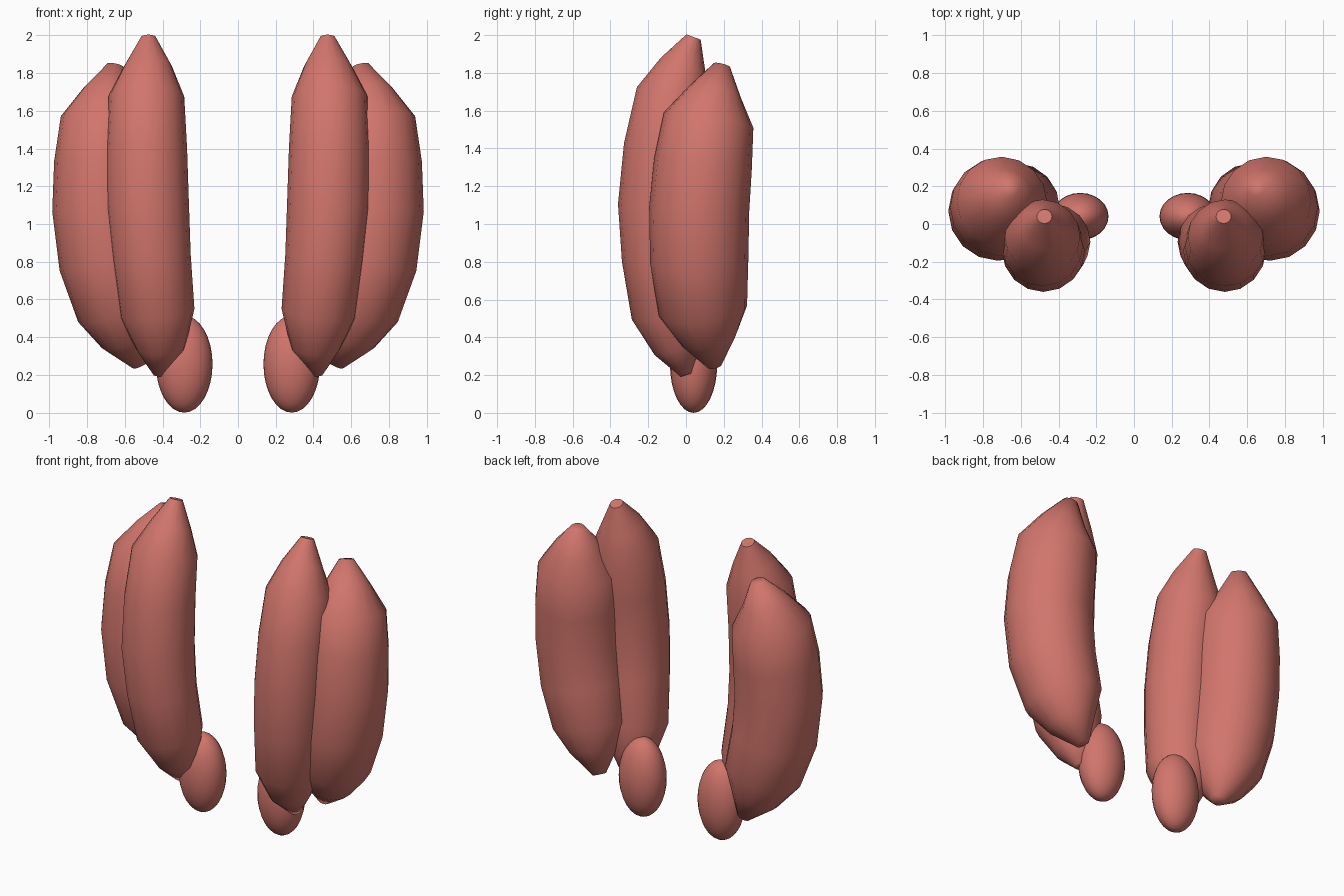
import bpy
import bmesh
import math
from mathutils import Vector

SIDES = 16

default_cube = bpy.data.objects.get("Cube")
if default_cube:
    bpy.data.objects.remove(default_cube, do_unlink=True)

# Single flesh colour
flesh = bpy.data.materials.new("muscle_red")
flesh.use_nodes = True
colour = (0.64, 0.18, 0.15, 1)
flesh.diffuse_color = colour
shader = flesh.node_tree.nodes["Principled BSDF"]
shader.inputs["Base Color"].default_value = colour
shader.inputs["Roughness"].default_value = 0.7


def finish(name, bm):
    """Turn a bmesh into a smooth shaded, coloured object."""
    bmesh.ops.recalc_face_normals(bm, faces=bm.faces)
    mesh = bpy.data.meshes.new(name)
    bm.to_mesh(mesh)
    bm.free()
    mesh.materials.append(flesh)
    obj = bpy.data.objects.new(name, mesh)
    bpy.context.collection.objects.link(obj)
    bpy.ops.object.select_all(action="DESELECT")
    obj.select_set(True)
    bpy.context.view_layer.objects.active = obj
    bpy.ops.object.shade_smooth_by_angle(angle=math.radians(60))
    return obj


def muscle(name, rings, side):
    """Sweep round rings (x, y, z, radius) along a bent path."""
    bm = bmesh.new()
    centres = [Vector((side * x, y, z)) for x, y, z, r in rings]
    last = len(rings) - 1
    loops = []
    for i, centre in enumerate(centres):
        before, after = centres[max(i - 1, 0)], centres[min(i + 1, last)]
        along = (after - before).normalized()
        across = Vector((1, 0, 0))
        across = (across - along * across.dot(along)).normalized()
        depth = along.cross(across)
        loop = []
        for k in range(SIDES):
            a = math.tau * k / SIDES
            offset = across * math.cos(a) + depth * math.sin(a)
            loop.append(bm.verts.new(centre + offset * rings[i][3]))
        loops.append(loop)
    for low, high in zip(loops, loops[1:]):
        for k in range(SIDES):
            n = (k + 1) % SIDES
            bm.faces.new((low[k], low[n], high[n], high[k]))
    bm.faces.new(loops[0])
    bm.faces.new(loops[-1])
    return finish(name, bm)


def ellipsoid(name, centre, radii, side):
    bm = bmesh.new()
    bmesh.ops.create_uvsphere(bm, u_segments=24, v_segments=16, radius=1)
    bmesh.ops.scale(bm, vec=radii, verts=bm.verts)
    bmesh.ops.translate(bm, vec=(side * centre[0], *centre[1:]), verts=bm.verts)
    return finish(name, bm)


# Slim front muscle, from lower tip to upper tip
front_rings = [
    (0.42, 0.0, 0.2, 0.03),
    (0.41, -0.04, 0.34, 0.13),
    (0.43, -0.09, 0.53, 0.2),
    (0.46, -0.13, 0.82, 0.21),
    (0.48, -0.14, 1.1, 0.22),
    (0.485, -0.115, 1.4, 0.215),
    (0.485, -0.065, 1.68, 0.2),
    (0.475, -0.015, 1.84, 0.125),
    (0.475, 0.04, 1.99, 0.04),
]

# Stout outer muscle behind it
outer_rings = [
    (0.52, 0.15, 0.25, 0.04),
    (0.58, 0.12, 0.39, 0.15),
    (0.62, 0.09, 0.54, 0.235),
    (0.69, 0.07, 0.8, 0.26),
    (0.72, 0.07, 1.08, 0.265),
    (0.715, 0.09, 1.32, 0.26),
    (0.7, 0.12, 1.55, 0.24),
    (0.68, 0.155, 1.7, 0.14),
    (0.65, 0.19, 1.84, 0.045),
]

# Both body sides
for label, side in (("left", 1), ("right", -1)):
    muscle(label + "_front_muscle", front_rings, side)
    muscle(label + "_outer_muscle", outer_rings, side)
    ellipsoid(label + "_lower_bulb", (0.285, 0.04, 0.257),
              (0.15, 0.125, 0.257), side)
